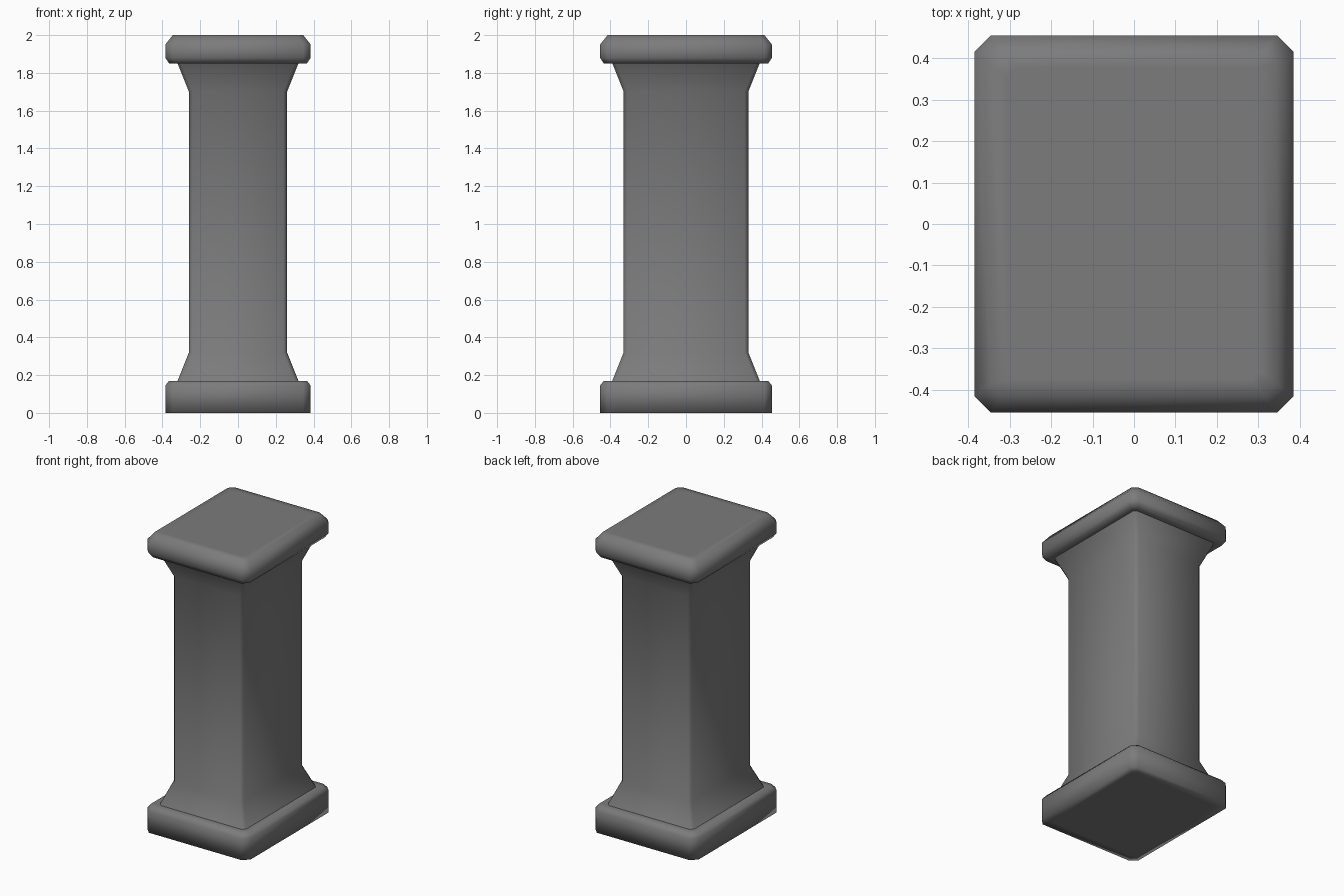
import bpy
import bmesh

cube = bpy.data.objects.get("Cube")
if cube:
    bpy.data.objects.remove(cube, do_unlink=True)

stone = bpy.data.materials.new("grey_stone")
stone.use_nodes = True
grey = (0.2, 0.2, 0.2, 1)
stone.diffuse_color = grey
stone.node_tree.nodes["Principled BSDF"].inputs["Base Color"].default_value = grey


def loft(name, half_x, half_y, profile, close):
    """Stack chamfered rectangles; each profile entry is (outset, corner cut, z)."""
    bm = bmesh.new()
    rings = []
    for outset, cut, z in profile:
        x, y = half_x + outset, half_y + outset
        corners = [(x, y - cut), (x - cut, y), (cut - x, y), (-x, y - cut),
                   (-x, cut - y), (cut - x, -y), (x - cut, -y), (x, cut - y)]
        rings.append([bm.verts.new((px, py, z)) for px, py in corners])
    for low, high in zip(rings, rings[1:]):
        for i in range(len(low)):
            j = (i + 1) % len(low)
            bm.faces.new((low[i], low[j], high[j], high[i]))
    if close:
        bm.faces.new(rings[0][::-1])
        bm.faces.new(rings[-1])
    for face in bm.faces:
        face.smooth = True
    mesh = bpy.data.meshes.new(name)
    bm.to_mesh(mesh)
    bm.free()
    mesh.materials.append(stone)
    obj = bpy.data.objects.new(name, mesh)
    bpy.context.collection.objects.link(obj)
    return obj


# Base slab with a softened upper edge
loft("base", 0.385, 0.455, [
    (-0.06, 0.02, 0), (0, 0.04, 0), (0, 0.04, 0.145),
    (-0.02, 0.035, 0.17), (-0.06, 0.02, 0.17)], True)

# Shaft flaring out at both ends
loft("shaft", 0.26, 0.33, [
    (0.06, 0.02, 0.17), (0, 0.02, 0.32), (0, 0.02, 1.70), (0.06, 0.02, 1.85)], False)

# Cap slab with a wide upper bevel
loft("cap", 0.385, 0.455, [
    (-0.06, 0.02, 1.85), (-0.02, 0.035, 1.85), (0, 0.04, 1.88),
    (0, 0.04, 1.95), (-0.04, 0.03, 2), (-0.08, 0.02, 2)], True)
